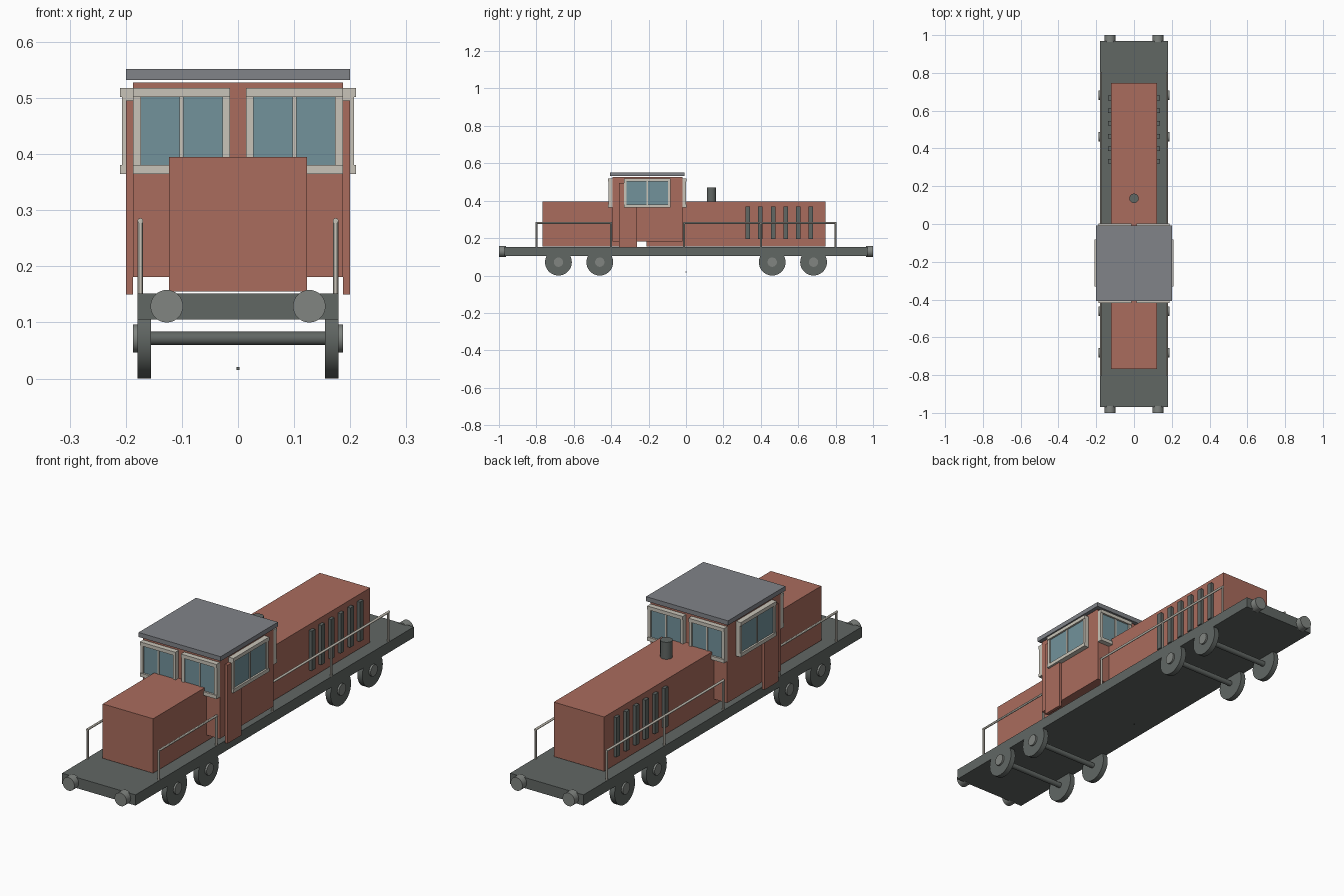
import bpy
from mathutils import Vector

if "Cube" in bpy.data.objects:
    bpy.data.objects.remove(bpy.data.objects["Cube"])


def material(name, rgb):
    m = bpy.data.materials.new(name)
    m.diffuse_color = (*rgb, 1)
    m.use_nodes = True
    m.node_tree.nodes["Principled BSDF"].inputs["Base Color"].default_value = m.diffuse_color
    return m


RED = material("red_paint", (0.40, 0.15, 0.11))
DARK = material("dark_metal", (0.12, 0.135, 0.127))
HUB = material("worn_metal", (0.22, 0.235, 0.22))
ROOF = material("roof_grey", (0.22, 0.23, 0.25))
CREAM = material("cream_trim", (0.58, 0.55, 0.48))
GLASS = material("window_glass", (0.17, 0.29, 0.33))


def box(name, lo, hi, mat):
    """Box between two opposite corners."""
    lo, hi = Vector(lo), Vector(hi)
    bpy.ops.mesh.primitive_cube_add(size=1, location=(lo + hi) / 2)
    ob = bpy.context.object
    ob.name = name
    size = hi - lo
    ob.scale = [abs(s) for s in size]
    bpy.ops.object.transform_apply(location=False, rotation=False, scale=True)
    ob.data.materials.append(mat)
    return ob


def rod(name, a, b, radius, mat, sides=32):
    """Cylinder from point a to point b."""
    a, b = Vector(a), Vector(b)
    bpy.ops.mesh.primitive_cylinder_add(vertices=sides, radius=radius, depth=(b - a).length,
                                        location=(a + b) / 2,
                                        rotation=(b - a).to_track_quat('Z', 'Y').to_euler())
    ob = bpy.context.object
    ob.name = name
    ob.data.materials.append(mat)
    bpy.ops.object.shade_smooth_by_angle()
    return ob


CAB_Y, HALF = -0.207, 0.187   # cab centre and half width


def window(name, face, u0, u1):
    """Two-pane framed window; face is (axis, sign), u runs along the wall."""
    axis, sign = face

    def part(label, ua, ub, za, zb, d, mat):
        inner, outer = sign * (HALF - 0.002), sign * (HALF + d)
        if axis == 'x':
            box(f"{name}_{label}", (inner, CAB_Y + ua, za), (outer, CAB_Y + ub, zb), mat)
        else:
            box(f"{name}_{label}", (ua, CAB_Y + inner, za), (ub, CAB_Y + outer, zb), mat)

    mid, w = (u0 + u1) / 2, 0.014
    part("glass", u0 + w, u1 - w, 0.38, 0.503, 0.0145, GLASS)
    part("sill", u0, u1, 0.365, 0.381, 0.023, CREAM)
    part("head", u0, u1, 0.502, 0.518, 0.023, CREAM)
    part("left_jamb", u0, u0 + w, 0.381, 0.502, 0.020, CREAM)
    part("right_jamb", u1 - w, u1, 0.381, 0.502, 0.020, CREAM)
    part("mullion", mid - 0.0035, mid + 0.0035, 0.381, 0.502, 0.018, CREAM)


# Deck and hoods
box("deck", (-0.179, -0.97, 0.105), (0.179, 0.97, 0.152), DARK)
box("short_hood", (-0.123, -0.767, 0.155), (0.123, -0.29, 0.395), RED)
box("long_hood", (-0.123, -0.212, 0.155), (0.123, 0.746, 0.395), RED)
rod("exhaust_stack", (0, 0.136, 0.39), (0, 0.136, 0.47), 0.025, DARK)
box("underside_pin", (-0.003, -0.003, 0.015), (0.003, 0.003, 0.021), DARK)

# Cab and roof
box("cab", (-HALF, CAB_Y - HALF, 0.181), (HALF, CAB_Y + HALF, 0.528), RED)
box("cab_roof", (-0.2, CAB_Y - 0.2, 0.532), (0.2, CAB_Y + 0.2, 0.552), ROOF)

# Windows at both ends of the cab
for end, s in (("front", -1), ("rear", 1)):
    window(f"{end}_left_window", ('y', s), -0.187, -0.014)
    window(f"{end}_right_window", ('y', s), 0.014, 0.187)

for side, s in (("left", -1), ("right", 1)):
    # Side window and door
    window(f"{side}_side_window", ('x', s), -0.125, 0.125)
    box(f"{side}_door", (s * 0.187, -0.358, 0.15), (s * 0.2, -0.262, 0.496), RED)

    # Hood louvres
    for i in range(6):
        y = 0.331 + i * 0.0672
        box(f"{side}_louvre_{i}", (s * 0.12, y - 0.012, 0.195), (s * 0.137, y + 0.012, 0.37), DARK)

    # Handrails
    x = s * 0.174
    for label, posts in (("front", (-0.8, -0.4)), ("rear", (-0.01, 0.4, 0.8))):
        for i, y in enumerate(posts):
            rod(f"{side}_{label}_rail_post_{i}", (x, y, 0.15), (x, y, 0.283), 0.005, CREAM, 12)
        rod(f"{side}_{label}_handrail", (x, posts[0] - 0.004, 0.281), (x, posts[-1] + 0.004, 0.281),
            0.005, CREAM, 12)

    # Buffers
    for label, e in (("front", -1), ("rear", 1)):
        rod(f"{side}_{label}_buffer", (s * 0.127, e * 0.963, 0.129), (s * 0.127, e, 0.129), 0.029, HUB)

# Wheelsets
for i, y in enumerate((-0.682, -0.461, 0.461, 0.682)):
    z = 0.0715
    rod(f"axle_{i}", (-0.16, y, z), (0.16, y, z), 0.012, DARK, 24)
    for side, s in (("left", -1), ("right", 1)):
        rod(f"{side}_wheel_{i}", (s * 0.155, y, z), (s * 0.179, y, z), 0.0715, DARK, 40)
        rod(f"{side}_hub_{i}", (s * 0.175, y, z), (s * 0.187, y, z), 0.025, HUB)
